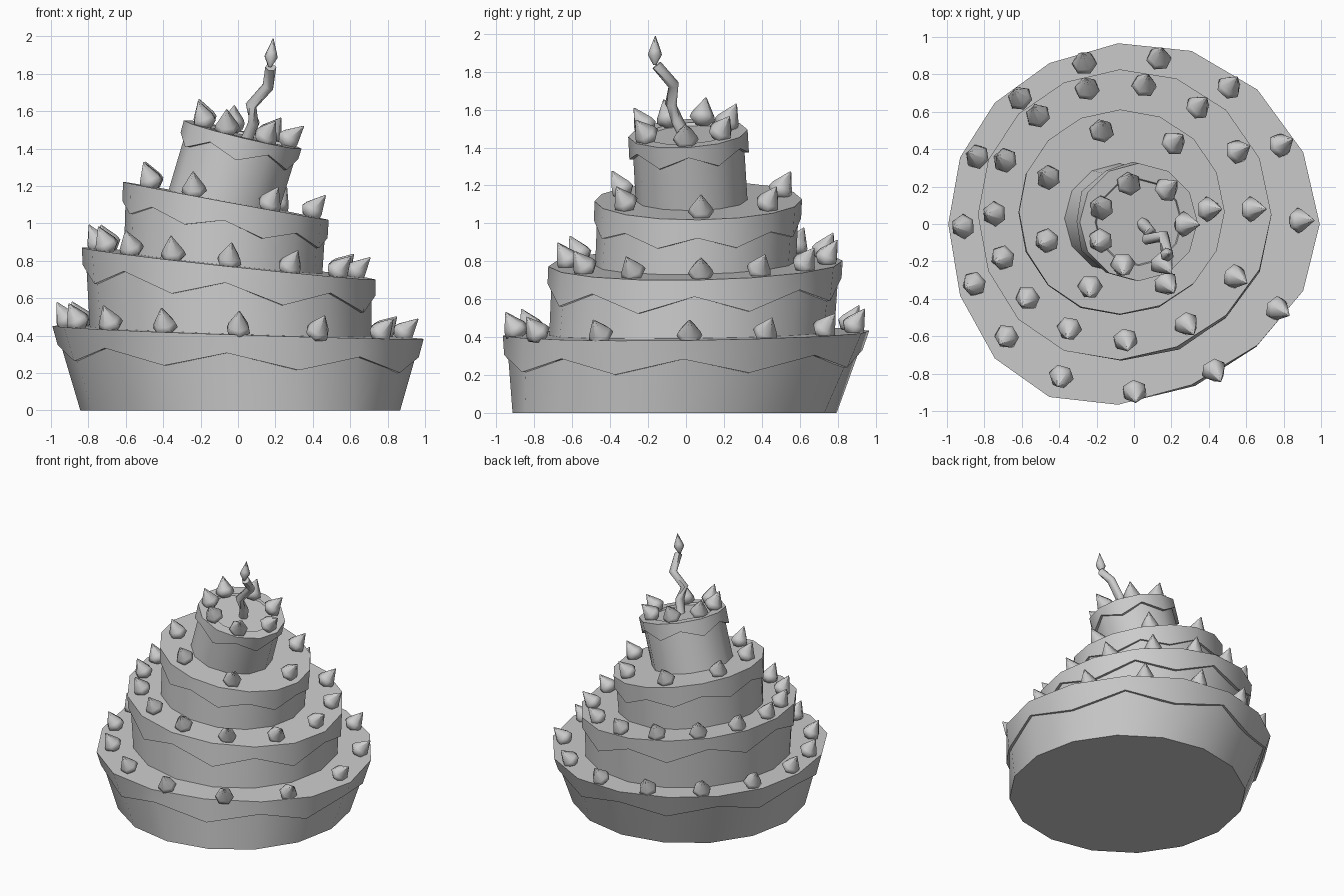
import bpy, bmesh, math
from mathutils import Vector

if "Cube" in bpy.data.objects:
    bpy.data.objects.remove(bpy.data.objects["Cube"])


def finish(bm, name, angle=35):
    bmesh.ops.recalc_face_normals(bm, faces=bm.faces)
    me = bpy.data.meshes.new(name)
    bm.to_mesh(me)
    bm.free()
    ob = bpy.data.objects.new(name, me)
    bpy.context.collection.objects.link(ob)
    bpy.ops.object.select_all(action='DESELECT')
    ob.select_set(True)
    bpy.context.view_layer.objects.active = ob
    bpy.ops.object.shade_smooth_by_angle(angle=math.radians(angle))
    return ob


def loft(bm, rings, caps=True):
    """Skin a list of equally long point rings."""
    rows = [[bm.verts.new(p) for p in r] for r in rings]
    n = len(rows[0])
    for a, b in zip(rows, rows[1:]):
        for i in range(n):
            j = (i + 1) % n
            bm.faces.new((a[i], a[j], b[j], b[i]))
    if caps:
        bm.faces.new(rows[0][::-1])
        bm.faces.new(rows[-1])
    return rows


def plane_ring(c, slope, r, n, warp=0.0, lift=0.0):
    """Ring lying on a tilted plane; warp makes it hand-made and uneven."""
    out = []
    for i in range(n):
        a = 2 * math.pi * i / n
        co, si = math.cos(a), math.sin(a)
        x = r * (co - 0.085 * warp * si * si)
        y = r * (si * (1 - 0.027 * warp) + 0.1 * warp * co * si * si)
        out.append(Vector((c[0] + x, c[1] + y,
                           c[2] + slope[0] * x + slope[1] * y + lift)))
    return out


def tier(name, base, bslope, br, top, tslope, tr, lip, depths, recess, n=16, warp=0.0):
    # sponge body
    low = plane_ring(base, bslope, br, n)
    body_top = plane_ring(top, tslope, tr - lip, n, warp)
    bm = bmesh.new()
    loft(bm, [low, [p - Vector((0, 0, 0.02)) for p in body_top]])
    finish(bm, name + "_sponge")

    # icing cap with a zigzag hem
    hem_in, hem_out = [], []
    for i in range(n):
        t = depths[i % 2] / (body_top[i].z - low[i].z)
        p = body_top[i].lerp(low[i], t)
        c = Vector(top).lerp(Vector(base), t)
        out = Vector((p.x - c.x, p.y - c.y, 0)).normalized()
        hem_in.append(p - out * 0.01)
        hem_out.append(p + out * lip)
    rings = [hem_in, hem_out, plane_ring(top, tslope, tr, n, warp),
             plane_ring(top, tslope, tr * 0.74, n, warp)]
    if recess:
        rings.append(plane_ring(top, tslope, tr * 0.72, n, warp, -recess))
    bm = bmesh.new()
    bm.faces.new(loft(bm, rings, caps=False)[-1])
    finish(bm, name + "_icing")


def solid(bm, origin, axis, profile, sides, spin=0.0):
    """Faceted turned shape from a profile of (radius, height)."""
    q = Vector(axis).to_track_quat('Z', 'Y')
    rings = [[Vector(origin) + q @ Vector((r * math.cos(spin + 2 * math.pi * k / sides),
                                           r * math.sin(spin + 2 * math.pi * k / sides), h))
              for k in range(sides)] for r, h in profile]
    loft(bm, rings)


def berries(name, count, c, r, top, slope, lean):
    bm = bmesh.new()
    n = Vector((-slope[0], -slope[1], 1)).normalized()
    for i in range(count):
        a = 0.02 + 2 * math.pi * i / count
        s = math.sin(a)
        a += math.radians(2 * s if s > 0 else 13 * s)   # uneven spacing at the front
        rad = Vector((math.cos(a), math.sin(a), 0))
        x, y = c[0] + r * rad.x, c[1] + r * rad.y
        z = top[2] + slope[0] * (x - top[0]) + slope[1] * (y - top[1])
        solid(bm, (x, y, z + 0.005), n + rad * (0.58 + lean * max(0, rad.x)),
              [(0.032, -0.012), (0.068, 0.022), (0.06, 0.05), (0.003, 0.142)], 6, a)
    finish(bm, name, 60)


# tiers: base centre, slope, radius; top centre, slope, radius; lip, hem depths, recess
tops = [((0.0, 0.0, 0.417), (-0.035, 0.014)),
        ((-0.05, 0.05, 0.785), (-0.108, 0.02)),
        ((-0.065, 0.065, 1.12), (-0.185, 0.01)),
        ((0.025, 0.01, 1.475), (-0.24, 0.06))]
tier("bottom_tier", (0.012, -0.06, 0), (0, 0), 0.855, *tops[0], 0.993, 0.022, (0.10, 0.18), 0, 16, 1)
tier("second_tier", (-0.04, 0.03, 0.41), tops[0][1], 0.752, *tops[1], 0.785, 0.02, (0.09, 0.18), 0, 16, 0.4)
tier("third_tier", (-0.08, 0.05, 0.775), tops[1][1], 0.53, *tops[2], 0.55, 0.016, (0.10, 0.16), 0, 16, 0.2)
tier("top_tier", (-0.08, 0.03, 1.11), tops[2][1], 0.295, *tops[3], 0.315, 0.022, (0.06, 0.12), 0.015, 12)

# berries around each tier
berries("bottom_berries", 14, (-0.02, 0.0), 0.88, *tops[0], 0.45)
berries("second_berries", 14, (-0.065, 0.065), 0.67, *tops[1], 0.35)
berries("third_berries", 7, (-0.055, 0.07), 0.43, *tops[2], 0.1)
berries("top_berries", 7, (0.03, -0.005), 0.215, *tops[3], 0.3)

# crooked candle
path = [Vector(p) for p in ((0.035, 0.015, 1.42), (0.085, -0.045, 1.54), (0.07, -0.08, 1.63),
                            (0.16, -0.065, 1.73), (0.175, -0.155, 1.835))]
rings = []
for i, p in enumerate(path):
    q = (path[min(i + 1, 4)] - path[max(i - 1, 0)]).to_track_quat('Z', 'Y')
    r = 0.034 - 0.001 * i
    rings.append([p + q @ Vector((r * math.cos(k * math.pi / 3), r * math.sin(k * math.pi / 3), 0))
                  for k in range(6)])
bm = bmesh.new()
loft(bm, rings)
finish(bm, "candle", 62)

# flame
bm = bmesh.new()
solid(bm, (0.17, -0.165, 1.835), (0.12, 0.02, 1),
      [(0.008, 0.0), (0.038, 0.055), (0.03, 0.08), (0.002, 0.155)], 6)
finish(bm, "flame", 62)
